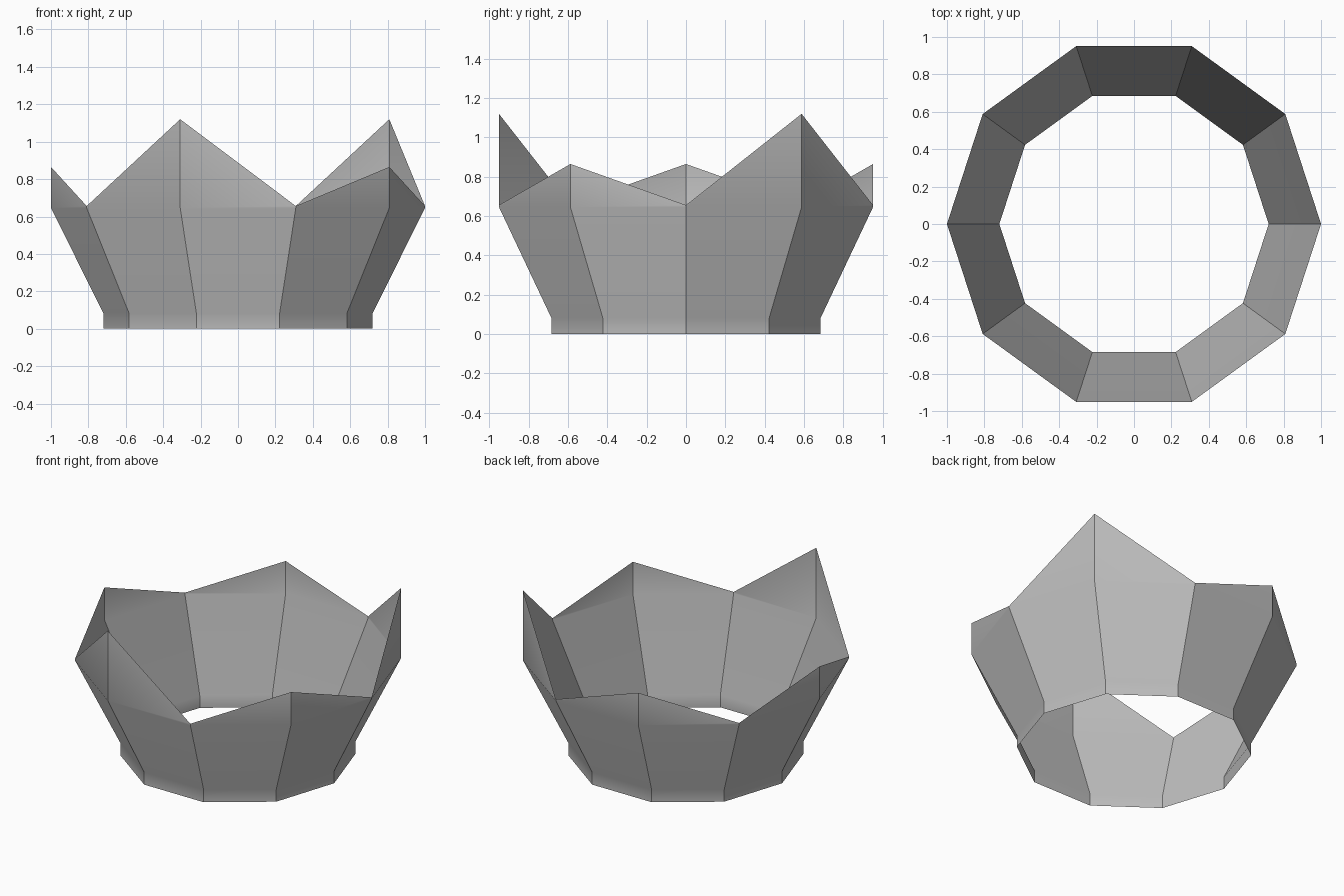
import bpy, bmesh
from math import cos, sin, radians

cube = bpy.data.objects.get("Cube")
if cube:
    bpy.data.objects.remove(cube, do_unlink=True)

SIDES = 10
VALLEY = 0.656
TIPS = {1: 1.12, 3: 0.865, 5: 0.865, 7: 1.12, 9: 0.865}   # tip height by corner

# Plain grey surface
grey = bpy.data.materials.new("grey")
grey.use_nodes = True
colour = (0.5, 0.5, 0.5, 1)
grey.diffuse_color = colour
grey.node_tree.nodes["Principled BSDF"].inputs["Base Color"].default_value = colour

bm = bmesh.new()


def ring(radius, height):
    """One ten-cornered loop; height is a function of the corner number."""
    return [bm.verts.new((radius * cos(radians(36 * i)),
                          radius * sin(radians(36 * i)), height(i)))
            for i in range(SIDES)]


# Foot, neck, shoulder and jagged rim
rings = [ring(0.72, lambda i: 0),
         ring(0.72, lambda i: 0.083),
         ring(1.0, lambda i: 0.646),
         ring(1.0, lambda i: TIPS.get(i, VALLEY))]

# Open shell between the loops
for low, high in zip(rings, rings[1:]):
    for i in range(SIDES):
        j = (i + 1) % SIDES
        bm.faces.new((low[i], low[j], high[j], high[i]))

mesh = bpy.data.meshes.new("crown_shell")
bm.to_mesh(mesh)
bm.free()
mesh.materials.append(grey)
crown = bpy.data.objects.new("crown_shell", mesh)
bpy.context.collection.objects.link(crown)

# Smooth the bends up the wall, keep the upright corners sharp
bpy.ops.object.select_all(action='DESELECT')
crown.select_set(True)
bpy.context.view_layer.objects.active = crown
bpy.ops.object.shade_smooth_by_angle(angle=radians(30))
